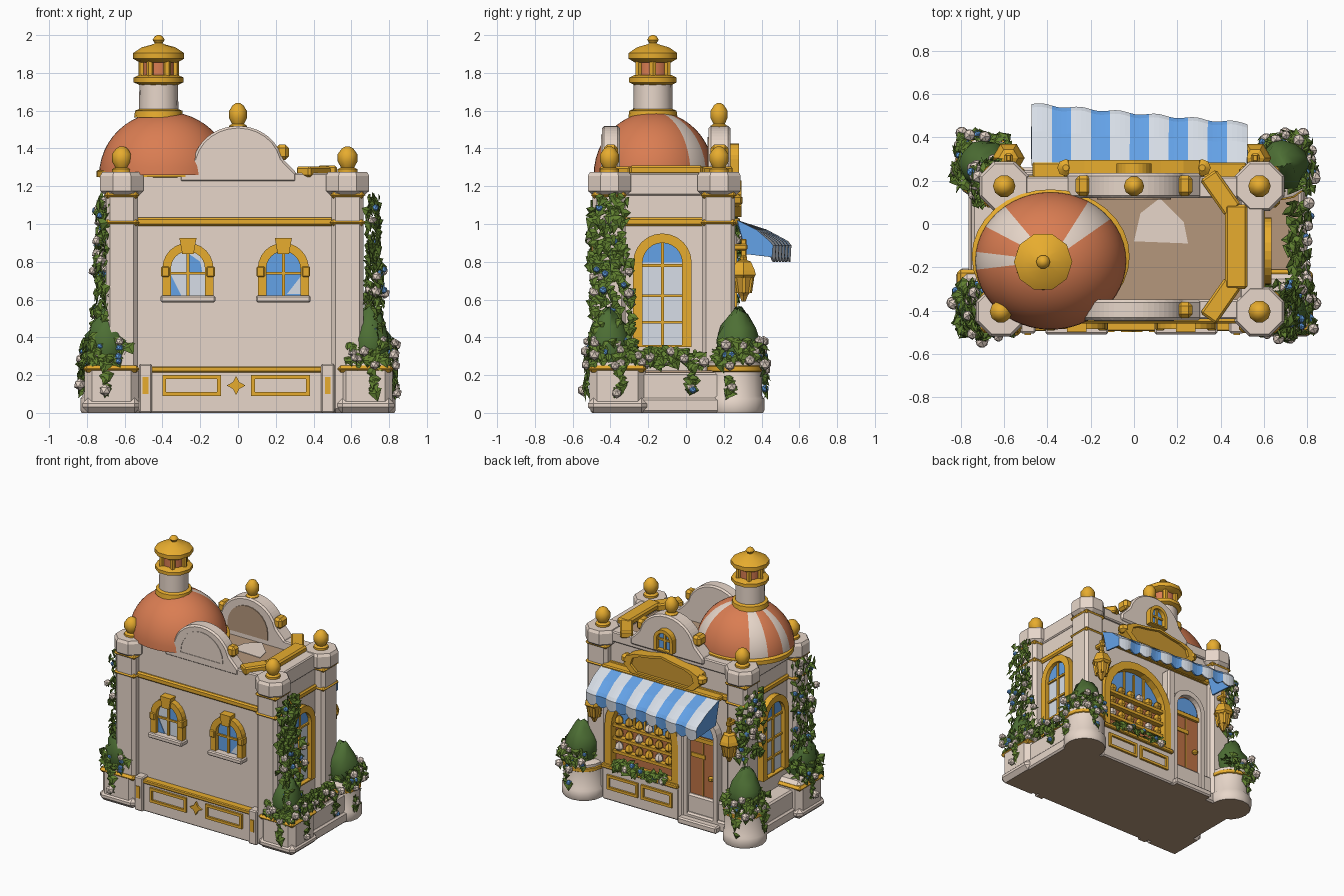
import bpy, bmesh, math, random
from mathutils import Matrix, Vector

if "Cube" in bpy.data.objects:
    bpy.data.objects.remove(bpy.data.objects["Cube"])
random.seed(4)

def mat(name, r, g, b):
    m = bpy.data.materials.new(name)
    m.diffuse_color = (r, g, b, 1)
    m.use_nodes = True
    m.node_tree.nodes["Principled BSDF"].inputs["Base Color"].default_value = m.diffuse_color
    return m
CREAM = mat("cream plaster", .82, .69, .60)
GOLD = mat("gold trim", .87, .45, .03)
OCHRE = mat("dark gold", .60, .31, .03)
TERRA = mat("terracotta", .70, .205, .085)
WOOD = mat("door wood", .52, .17, .06)
TAN = mat("tan floor", .46, .31, .20)
PALE = mat("pale glass and cloth", .68, .73, .80)
BLUE = mat("sky blue", .13, .37, .82)
GREEN = mat("leaf green", .12, .22, .03)
DEEP = mat("bush green", .075, .16, .035)
I = Matrix.Identity(4)

def obj(name, verts, faces, mats, M=I, bevel=0, smooth=False, rule=None):
    mats = mats if isinstance(mats, list) else [mats]
    me = bpy.data.meshes.new(name)
    me.from_pydata([M @ Vector(v) for v in verts], [], faces)
    bm = bmesh.new(); bm.from_mesh(me)
    bmesh.ops.recalc_face_normals(bm, faces=bm.faces)
    if bevel:
        bmesh.ops.bevel(bm, geom=bm.edges[:], offset=bevel, segments=1, affect='EDGES')
    if mats == [CREAM]:                      # underside of the building is tan
        mats = [CREAM, TAN]
        rule = lambda f: int(f.calc_center_median().z < .002)
    if rule:
        for f in bm.faces:
            f.material_index = rule(f)
    bm.to_mesh(me); bm.free()
    for m in mats:
        me.materials.append(m)
    o = bpy.data.objects.new(name, me)
    bpy.context.collection.objects.link(o)
    if smooth:
        bpy.ops.object.select_all(action='DESELECT')
        o.select_set(True); bpy.context.view_layer.objects.active = o
        bpy.ops.object.shade_smooth_by_angle(angle=math.radians(40))
    return o

def box(name, x0, x1, y0, y1, z0, z1, m, bevel=0, M=I):
    v = [(x, y, z) for x in (x0, x1) for y in (y0, y1) for z in (z0, z1)]
    f = [(0, 1, 3, 2), (4, 6, 7, 5), (0, 4, 5, 1), (2, 3, 7, 6), (0, 2, 6, 4), (1, 5, 7, 3)]
    return obj(name, v, f, m, M, bevel)

def prism(name, pts, y0, y1, m, M=I, bevel=0):      # outline in x,z extruded along y
    n = len(pts)
    v = [(x, y, z) for y in (y0, y1) for x, z in pts]
    f = [tuple(range(n)), tuple(range(n, 2*n))] + [(i, (i+1) % n, n+(i+1) % n, n+i) for i in range(n)]
    return obj(name, v, f, m, M, bevel)

def ring(name, a, b, y0, y1, m, M=I):               # frame between two outlines
    n = len(a)
    v = [(x, y, z) for p in (a, b) for y in (y0, y1) for x, z in p]
    f = []
    for i in range(n):
        j = (i+1) % n
        f += [(p+i, p+j, q+j, q+i) for p, q in ((0, n), (n, 3*n), (3*n, 2*n), (2*n, 0))]
    return obj(name, v, f, m, M)

def lathe(name, prof, loc, n, mats, sx=1, sy=1, rot=0, smooth=True, rule=None):
    v, k = [], len(prof)
    for i in range(n):
        a = rot + 2*math.pi*i/n
        v += [(loc[0]+r*math.cos(a)*sx, loc[1]+r*math.sin(a)*sy, z) for r, z in prof]
    f = [(i*k+j, (i+1) % n*k+j, (i+1) % n*k+j+1, i*k+j+1) for i in range(n) for j in range(k-1)]
    f += [tuple(i*k for i in range(n)), tuple(i*k+k-1 for i in range(n))]
    return obj(name, v, f, mats, smooth=smooth, rule=rule)

def arch(w, z0, z1, n=12, cx=0):
    return [(cx-w, z0), (cx+w, z0)] + [(cx+w*math.cos(math.pi*i/n), z1-w+w*math.sin(math.pi*i/n)) for i in range(n+1)]

def at(x, y, deg):                                   # local wall frame, facing -y before turning
    return Matrix.Translation((x, y, 0)) @ Matrix.Rotation(math.radians(deg), 4, 'Z')

def window(name, M, w, z0, z1, t, glass, rows, top=None):
    prism(name+"_glass", arch(w, z0, z1), -.012, .01, glass, M)
    if top:
        prism(name+"_fanlight", arch(w, z1-w, z1), -.017, -.01, top, M)
    ring(name+"_frame", arch(w+t, z0-.01, z1+t), arch(w, z0, z1), -.045, .01, GOLD, M)
    box(name+"_mullion", -.008, .008, -.025, 0, z0, z1, GOLD, 0, M)
    for z in rows:
        box(name+"_bar", -w, w, -.025, 0, z-.007, z+.007, GOLD, 0, M)

# main walls, base and roof floor
box("walls", -.63, .59, -.44, .20, 0, 1.2, CREAM)
box("roof_floor", -.6, .52, -.36, .12, 1.2, 1.206, TAN)
prism("roof_patch", [(0, .08), (.25, .09), (.23, -.01), (.12, -.12), (.03, -.05)], 0, .004, CREAM,
      Matrix.Translation((0, 0, 1.212)) @ Matrix.Rotation(-math.pi/2, 4, 'X') @ Matrix.Scale(-1, 4, (0, 0, 1)))
box("front_parapet", -.63, .59, -.44, -.35, 1.19, 1.27, CREAM, .008)
box("back_parapet", -.63, .59, .12, .22, 1.19, 1.27, CREAM, .008)
box("right_parapet", .49, .60, -.4, .2, 1.15, 1.27, CREAM, .008)
box("left_parapet", -.65, -.55, -.4, .2, 1.15, 1.27, CREAM, .008)
box("gold_band", -.645, .605, -.46, .225, .99, 1.035, GOLD, .01)
box("right_coping", .42, .525, -.30, .09, 1.26, 1.31, GOLD, .012)
for s in (1, -1):
    M = Matrix.Translation((.40, -.105 + s*.25, 0)) @ Matrix.Rotation(s*math.radians(-55), 4, 'Z')
    box("corner_coping", -.10, .10, -.045, .045, 1.25, 1.305, GOLD, .01, M)
box("base", -.75, .785, -.45, .24, 0, .215, CREAM, .012)
box("plinth", -.765, .80, -.47, .26, 0, .08, CREAM, .012)
box("side_planter_soil", .58, .76, -.35, .2, .2, .225, TAN)

# front base panel with gold frames
box("front_panel", -.52, .51, -.485, -.42, 0, .23, CREAM, .008)
box("front_panel_trim", -.52, .51, -.495, -.42, .215, .245, GOLD, .006)
for x in (-.49, .475):
    box("panel_pier", x-.035, x+.035, -.505, -.43, 0, .26, CREAM, .008)
    box("pier_inlay", x-.015, x+.015, -.512, -.50, .10, .19, GOLD)
def panel(cx, M, w):
    a = [(cx-w, .09), (cx+w, .09), (cx+w, .20), (cx-w, .20)]
    b = [(cx-w+.02, .11), (cx+w-.02, .11), (cx+w-.02, .18), (cx-w+.02, .18)]
    ring("panel_frame", a, b, -.015, .005, GOLD, M)
for x in (-.245, .225):
    panel(x, at(0, -.485, 0), .155)
star = [((.05 if i % 2 == 0 else .025)*math.cos(i*math.pi/4)-.01, .145+(.05 if i % 2 == 0 else .025)*math.sin(i*math.pi/4)) for i in range(8)]
prism("panel_star", star, -.5, -.48, GOLD)

# corner posts, caps, finials
def finial(x, y, z, s=1):
    lathe("finial", [(.052*s, z), (.052*s, z+.02), (.035*s, z+.03), (.052*s, z+.06), (.052*s, z+.10), (.03*s, z+.13), (.012*s, z+.14)], (x, y), 10, GOLD)
for x, y in ((-.615, -.405), (.58, -.405), (-.60, .175), (.58, .175)):
    box("post", x-.085, x+.085, y-.09, y+.085, 0, 1.2, CREAM, .022)
    for z in (.99, 1.135):
        box("post_band", x-.094, x+.094, y-.099, y+.094, z, z+.035, GOLD, .018)
    lathe("post_cap", [(.10, 1.155), (.124, 1.175), (.124, 1.255), (.112, 1.275)], (x, y), 8, CREAM, rot=math.pi/8, smooth=False)
    finial(x, y, 1.27)

# corner planters: squared at the front, round at the back
for x in (-.67, .675):
    box("front_planter", x-.143, x+.143, -.51, -.215, 0, .275, CREAM, .04)
    box("front_planter_foot", x-.153, x+.153, -.52, -.205, 0, .08, CREAM, .03)
    box("front_planter_band", x-.149, x+.149, -.516, -.21, .215, .25, GOLD, .016)
for x, y in ((-.68, .26), (.68, .26)):
    lathe("planter", [(.148, 0), (.155, .015), (.155, .075), (.143, .09), (.143, .27), (.12, .28)], (x, y), 16, CREAM)
    lathe("planter_band", [(.14, .215), (.15, .222), (.15, .245), (.14, .252)], (x, y), 16, GOLD)

# gables front and back
for y0, y1 in ((-.445, -.35), (.12, .235)):
    g = [(-.31, 1.22), (.31, 1.22), (.31, 1.27), (.25, 1.33)] + [(.24*math.cos(i*math.pi/14), 1.30+.22*math.sin(i*math.pi/14)) for i in range(1, 14)] + [(-.25, 1.33), (-.31, 1.27)]
    prism("gable", g, y0, y1, CREAM, bevel=.012)
    for s in (1, -1):
        if y0 > 0 or s > 0:
            box("gable_scroll", s*.235-.035, s*.235+.035, y0+.01, y1-.01, 1.34, 1.42, GOLD, .018)
ring("front_gable_rim", arch(.185, 1.28, 1.475), arch(.17, 1.28, 1.46), -.449, -.44, CREAM)
prism("back_gable_recess", arch(.17, 1.24, 1.46), .114, .12, TAN)
finial(0, .175, 1.50, .9)
window("gable_window", at(0, .235, 180), .055, 1.27, 1.40, .025, BLUE, [1.34])

# dome with cream ribs, and lantern tower
def rib(f):
    c = f.calc_center_median()
    a = math.degrees(math.atan2((c.y+.17)/.9, c.x+.39))
    return int(any(abs((a-t+180) % 360-180) < 11 for t in (45, 135, 180)))
lathe("dome", [(.35*math.cos(i*math.pi/24), 1.26+.335*math.sin(i*math.pi/24)) for i in range(12)], (-.385, -.17), 48, [TERRA, CREAM], 1, .91, rule=rib)
lathe("dome_ring", [(.33, 1.245), (.365, 1.25), (.365, 1.28), (.335, 1.295)], (-.385, -.15), 32, GOLD, 1, .85)
T = (-.42, -.175)
lathe("tower_foot", [(.13, 1.565), (.125, 1.60), (.10, 1.61)], T, 16, GOLD)
lathe("tower", [(.105, 1.57), (.102, 1.75)], T, 16, CREAM)
lathe("tower_ledge", [(.10, 1.735), (.132, 1.75), (.132, 1.775), (.10, 1.79)], T, 10, GOLD)
lathe("tower_lantern", [(.085, 1.77), (.085, 1.88)], T, 10, TERRA)
for i in range(6):
    a = i*math.pi/3
    lathe("tower_column", [(.02, 1.77), (.02, 1.88)], (T[0]+.088*math.cos(a), T[1]+.088*math.sin(a)), 6, GOLD)
lathe("tower_roof", [(.10, 1.855), (.135, 1.875), (.135, 1.905), (.09, 1.935), (.035, 1.95), (.02, 1.957), (.032, 1.975), (.022, 1.992), (.008, 2.0)], T, 10, GOLD)

# front and side windows
for x, g in ((-.265, PALE), (.24, BLUE)):
    M = at(x, -.44, 0)
    window("front_window", M, .09, .62, .855, .045, g, [.74])
    box("window_sill", -.145, .145, -.07, .01, .585, .622, CREAM, .008, M)
    prism("keystone", [(-.03, .84), (.03, .84), (.045, .925), (-.045, .925)], -.06, .01, GOLD, M)
    for s in (1, -1):
        box("window_shoulder", s*.12-.022, s*.12+.022, -.052, .01, .72, .775, GOLD, .006, M)
prism("blue_pane", [(-.257, .747), (-.19, .747), (-.20, .80), (-.257, .84)], -.457, -.451, BLUE)
prism("blue_pane", [(-.355, .62), (-.30, .62), (-.355, .73)], -.457, -.451, BLUE)
prism("pale_pane", [(.26, .63), (.33, .63), (.33, .72)], -.457, -.451, PALE)
for x, d in ((.59, 90), (-.63, -90)):
    window("side_window", at(x, -.125, d), .105, .36, .90, .05, PALE, [.48, .62, .78], BLUE)

# shop side: display window, door, sign
D = at(.19, .20, 180)
prism("display_back", arch(.26, .28, .83), -.012, .01, WOOD, D)
prism("display_fanlight", arch(.24, .59, .82), -.018, -.01, BLUE, D)
ring("display_frame", arch(.31, .26, .88), arch(.255, .29, .82), -.07, .01, GOLD, D)
for z in (.38, .48, .58):
    box("display_shelf", -.25, .25, -.055, 0, z-.015, z+.008, GOLD, 0, D)
    for i in range(6):
        x = .19-.21+.084*i
        lathe("shop_goods", [(.015, z+.005), (.032, z+.025), (.028, z+.05), (.008, z+.07)], (x, .235), 6, [GOLD, OCHRE, GOLD, CREAM][(i+int(z*100)) % 4])
for x in (-.09, 0, .09):
    box("display_mullion", x-.008, x+.008, -.03, 0, .58, .80, GOLD, 0, D)
box("display_base", -.13, .52, .18, .275, 0, .25, CREAM, .01)
box("display_ledge", -.13, .52, .18, .29, .245, .275, GOLD, .006)
for x in (.05, .34):
    panel(-x, at(0, .275, 180), .13)
box("pilaster", -.165, -.10, .18, .27, 0, .95, CREAM, .012)
P = at(-.30, .20, 180)
prism("door", arch(.11, .06, .80), -.02, .01, WOOD, P)
prism("door_fanlight", arch(.10, .67, .79), -.028, -.01, BLUE, P)
ring("door_frame", arch(.145, .04, .84), arch(.11, .06, .80), -.06, .01, CREAM, P)
box("door_transom", -.11, .11, -.04, 0, .63, .66, GOLD, 0, P)
box("door_joint", -.005, .005, -.025, 0, .06, .63, OCHRE, 0, P)
for z in (.17, .5):
    box("door_hinge", -.10, .02, -.028, 0, z, z+.03, GOLD, 0, P)
lathe("door_knob", [(.005, .35), (.02, .36), (.02, .38), (.005, .39)], (-.375, .235), 8, GOLD)
box("door_step", -.47, -.14, .2, .31, 0, .05, CREAM, .01)
def plaque(k):
    return [(x*k, 1.125+z*k) for x, z in ((-.31, -.03), (-.25, -.085), (.25, -.085), (.31, -.03), (.29, .03), (.22, .06), (.12, .075), (0, .1), (-.12, .075), (-.22, .06), (-.29, .03))]
prism("sign_board", plaque(.9), .2, .275, OCHRE)
ring("sign_frame", plaque(1.04), plaque(.86), .2, .295, GOLD)
for s in (1, -1):
    lathe("sign_scroll", [(.015, 1.09), (.04, 1.11), (.04, 1.14), (.015, 1.16)], (s*.315, .26), 8, GOLD)
box("awning_rail", -.47, .52, .18, .285, .995, 1.03, GOLD, .008)

# striped awning with scalloped edge
N, v, f, sub = 11, [], [], 4
for i in range(N*sub+1):
    x = -.47 + .99*i/(N*sub)
    yo = .55 - .09*i/(N*sub) + .006*math.sin(i*.8)
    dip = .025*math.sin(math.pi*(i % sub)/sub)
    v += [(x, .27, 1.015), (x, .27+(yo-.27)*.55, .965), (x, yo-.015, .905), (x, yo, .885), (x, yo-.005, .825-dip)]
for i in range(N*sub):
    f += [(i*5+j, i*5+j+1, i*5+j+6, i*5+j+5) for j in range(4)]
for e in (0, N*sub*5):
    v.append((v[e][0], .32, .84))
    f.append((e, e+1, e+2, e+3, e+4, len(v)-1))
def stripe(c):
    x = c.calc_center_median().x
    return 1 if x > .515 or x < -.465 else int((x+.47)/.09) % 2
aw = obj("awning", v, f, [PALE, BLUE], rule=stripe)
sol = aw.modifiers.new("thickness", 'SOLIDIFY'); sol.thickness = .012; sol.offset = 0

# hanging lanterns
for x in (-.58, .56):
    L = (x, .305)
    lathe("wall_lantern", [(.012, .59), (.025, .62), (.04, .64), (.054, .72)], L, 6, OCHRE, smooth=False)
    for i in range(6):
        a = i*math.pi/3
        prism("lantern_rib", [(.034, .635), (.046, .635), (.062, .73), (.048, .73)], -.009, .009, GOLD, Matrix.Translation((x, .305, 0)) @ Matrix.Rotation(a, 4, 'Z'))
    lathe("lantern_roof", [(.06, .715), (.075, .73), (.068, .755), (.045, .80), (.02, .81), (.022, .825), (.008, .84)], L, 6, GOLD, smooth=False)
    box("lantern_arm", x-.02, x+.02, .22, .325, .86, .895, GOLD, .008)
    box("lantern_hook", x-.012, x+.012, .29, .32, .82, .92, GOLD, .004)

# clipped bushes
for x, y, s in ((.69, .27, 1), (-.69, .27, 1), (-.69, -.41, .95), (.70, -.41, .95)):
    o = lathe("bush", [(.09*s, .26), (.115*s, .33), (.112*s, .40), (.09*s, .46), (.055*s, .52), (.015, .555)], (x, y), 12, DEEP)
    for q in o.data.vertices:
        q.co += Vector([random.uniform(-.012, .012) for _ in range(3)])

# ivy leaves and flowers scattered in boxes: centre, half size, outward direction, count
def foliage(name, regions, flowers=.13):
    v, f = [], []
    bm = bmesh.new()
    for c, h, n, count in regions:
        for k in range(count):
            p = Vector([c[i]+random.uniform(-h[i], h[i]) for i in range(3)])
            nn = (Vector(n)+Vector([random.uniform(-.6, .6) for _ in range(3)])).normalized()
            down = Vector((random.uniform(-.6, .6), random.uniform(-.6, .6), -1))
            down = (down-nn*down.dot(nn)).normalized()
            side = nn.cross(down)
            s = random.uniform(.03, .047)
            b = len(v)
            v += [p-down*s*.6, p+side*s*.8-down*s*.3, p+side*s*.45+down*s*.3, p+down*s, p-side*s*.45+down*s*.3, p-side*s*.8-down*s*.3, p+nn*s*.3]
            f += [(b+i, b+(i+1) % 6, b+6) for i in range(6)]
            if random.random() < flowers:
                old = len(bm.faces)
                m = int(random.random() < .45)
                bmesh.ops.create_icosphere(bm, subdivisions=1, radius=random.uniform(.017, .022) if m else random.uniform(.022, .033), matrix=Matrix.Translation(p+nn*.012))
                bm.faces.ensure_lookup_table()
                for face in bm.faces[old:]:
                    face.material_index = m
    obj(name+"_leaves", v, f, GREEN)
    me = bpy.data.meshes.new(name+"_flowers"); bm.to_mesh(me); bm.free()
    me.materials.append(CREAM); me.materials.append(BLUE)
    bpy.context.collection.objects.link(bpy.data.objects.new(name+"_flowers", me))

vines = []
for s in (1, -1):
    X = s*.715
    vines += [((X, -.41, .95), (.035, .10, .20), (s, -.3, .2), 95), ((X+s*.01, -.39, .58), (.045, .11, .22), (s, -.3, .2), 115)]
vines += [((-.71, .18, .85), (.035, .09, .24), (-1, .3, .2), 95), ((-.66, .27, .80), (.04, .02, .2), (-.3, 1, .2), 35)]
foliage("ivy", vines, .11)
beds = []
for x, y in ((-.68, -.38), (.69, -.38), (-.69, .27), (.69, .27)):
    s, t = (1 if x > 0 else -1), (1 if y > 0 else -1)
    beds += [((x, y, .33), (.11, .11, .05), (s*.4, t*.4, .8), 85), ((x, y+t*.12, .31), (.11, .02, .07), (0, t, .4), 34),
             ((x+s*.12, y, .31), (.02, .11, .07), (s, 0, .4), 34),
             ((x+s*.14, y-t*.03, .2), (.008, .018, .1), (s, 0, .1), 12), ((x+s*.02, y+t*.145, .2), (.02, .008, .1), (0, t, .1), 12)]
beds += [((.76, -.1, .29), (.045, .2, .045), (.7, 0, .6), 80), ((.80, .03, .2), (.008, .02, .08), (1, 0, .1), 12),
         ((.19, .285, .29), (.24, .03, .03), (0, .7, .6), 70)]
foliage("flower_bed", beds, .15)
